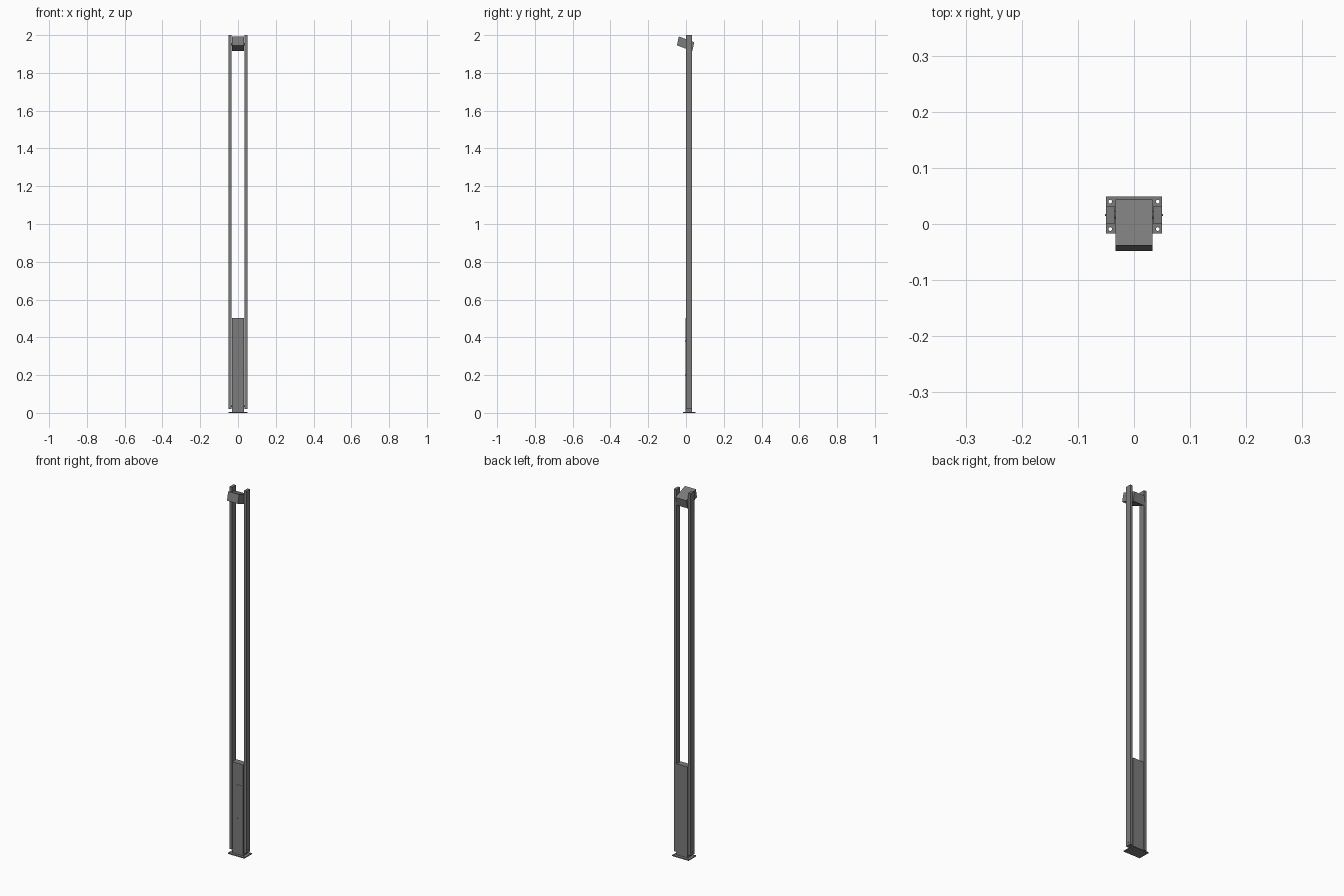
import bpy, bmesh, math
from mathutils import Vector

if "Cube" in bpy.data.objects:
    bpy.data.objects.remove(bpy.data.objects["Cube"])

# Dark grey painted metal
paint = bpy.data.materials.new("dark_grey_paint")
paint.diffuse_color = (0.2, 0.2, 0.2, 1)
paint.use_nodes = True
paint.node_tree.nodes["Principled BSDF"].inputs["Base Color"].default_value = paint.diffuse_color


def prism(name, pts, depth, to3d, axis):
    """Extrude a 2D outline placed by to3d along axis."""
    bm = bmesh.new()
    face = bm.faces.new([bm.verts.new(to3d(*p)) for p in pts])
    ext = bmesh.ops.extrude_face_region(bm, geom=[face])
    verts = [v for v in ext["geom"] if isinstance(v, bmesh.types.BMVert)]
    bmesh.ops.translate(bm, verts=verts, vec=Vector(axis) * depth)
    bmesh.ops.recalc_face_normals(bm, faces=bm.faces)
    mesh = bpy.data.meshes.new(name)
    bm.to_mesh(mesh)
    bm.free()
    mesh.materials.append(paint)
    ob = bpy.data.objects.new(name, mesh)
    bpy.context.collection.objects.link(ob)
    return ob


def box(name, x0, x1, y0, y1, z0, z1):
    return prism(name, [(x0, y0), (x1, y0), (x1, y1), (x0, y1)], z1 - z0,
                 lambda x, y: (x, y, z0), (0, 0, 1))


def disc(name, loc, r, depth, rot=(0, 0, 0)):
    bpy.ops.mesh.primitive_cylinder_add(vertices=20, radius=r, depth=depth,
                                        location=loc, rotation=rot)
    ob = bpy.context.object
    ob.name = name
    ob.data.materials.append(paint)
    bpy.ops.object.shade_smooth_by_angle()
    return ob


YC = 0.016  # depth centre of the posts

# Base plate with four bolt holes
plate = box("base_plate", -0.05, 0.05, -0.017, 0.049, 0, 0.005)
for sx in (-1, 1):
    for y in (-0.009, 0.04):
        hole = disc("bolt_hole_cutter", (sx * 0.0425, y, 0.0025), 0.0033, 0.03)
        hole.hide_render = True
        hole.hide_viewport = True
        mod = plate.modifiers.new("hole", 'BOOLEAN')
        mod.operation = 'DIFFERENCE'
        mod.object = hole

# Twin posts, a hairline gap from the housing, with a small side screw
for sx, side in ((-1, "left"), (1, "right")):
    x0, x1 = sorted((sx * 0.035, sx * 0.05))
    box("post_" + side, x0, x1, 0, 0.032, 0.02, 2.0)
    disc("side_screw_" + side, (sx * 0.05, YC, 0.035), 0.0018, 0.003,
         (0, math.pi / 2, 0))

# Lower housing between the posts, with hidden cross pin joining them
box("lower_housing", -0.033, 0.033, -0.002, 0.033, 0.005, 0.502)
disc("cross_pin", (0, YC, 0.035), 0.004, 0.08, (0, math.pi / 2, 0))

# Arched access door on the front of the housing
arch = [(-0.027, 0.03), (0.027, 0.03)]
arch += [(0.027 * math.cos(a), 0.365 + 0.027 * math.sin(a))
         for a in (math.pi * i / 16 for i in range(17))]
prism("access_door", arch, 0.001, lambda x, z: (x, -0.003, z), (0, 1, 0))
for z in (0.2, 0.38):
    disc("door_screw", (0, -0.004, z), 0.003, 0.003, (math.pi / 2, 0, 0))

# Tilted lamp head on a pivot between the post tops
head = [(-0.048, 1.946), (-0.038, 1.993), (0.044, 1.962), (0.033, 1.915)]
prism("lamp_head", head, 0.066, lambda y, z: (-0.033, y, z), (1, 0, 0))
disc("head_pivot", (0, YC, 1.952), 0.006, 0.08, (0, math.pi / 2, 0))
